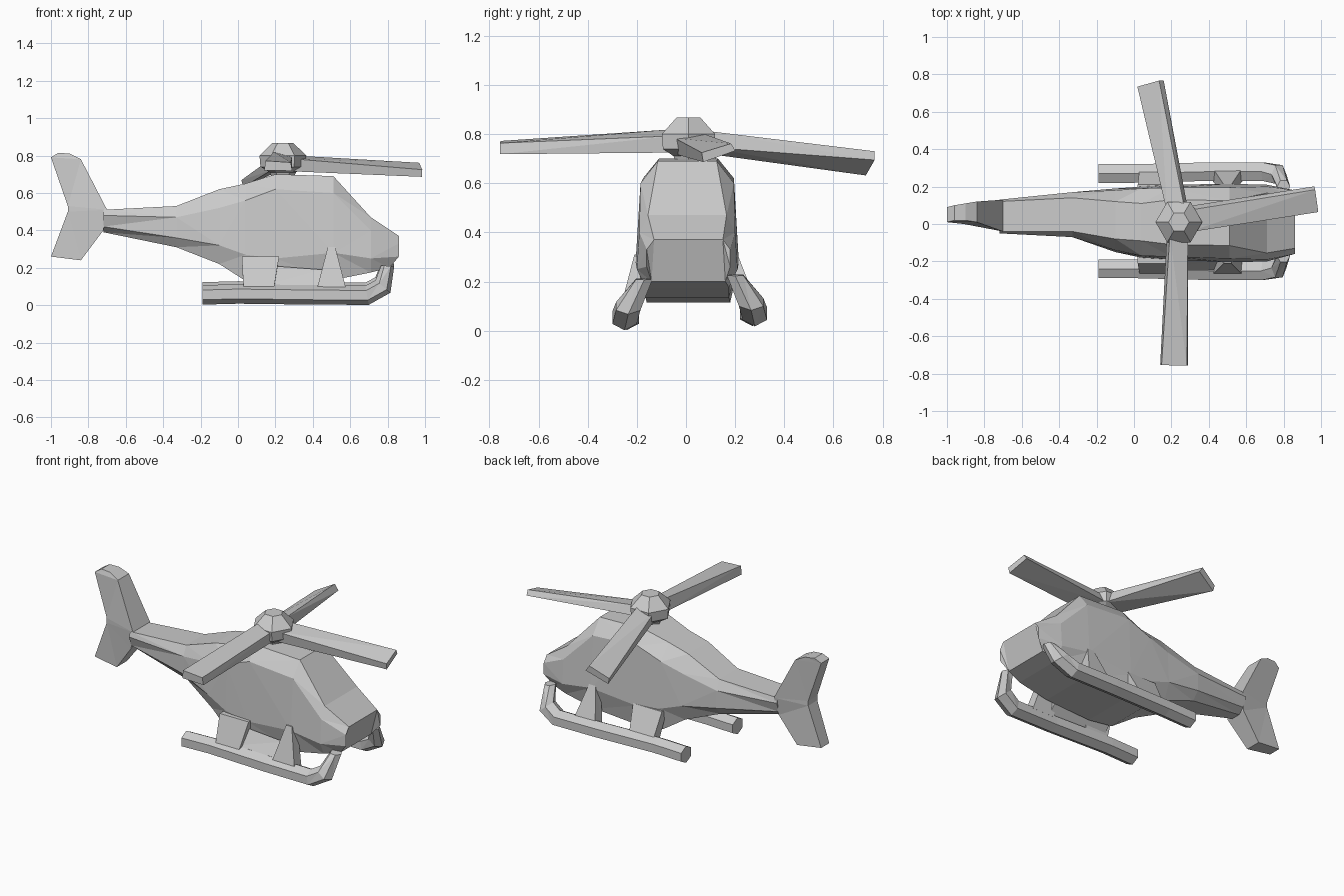
import bpy, bmesh
from math import sin, cos, pi, radians
from mathutils import Vector

if "Cube" in bpy.data.objects:
    bpy.data.objects.remove(bpy.data.objects["Cube"])


def loft(name, rings):
    """Skin equal-sized rings of points into a closed flat-shaded solid."""
    bm = bmesh.new()
    vs = [[bm.verts.new(p) for p in r] for r in rings]
    n = len(rings[0])
    for a, b in zip(vs, vs[1:]):
        for i in range(n):
            j = (i + 1) % n
            bm.faces.new((a[i], a[j], b[j], b[i]))
    bm.faces.new(vs[0][::-1])
    bm.faces.new(vs[-1])
    bmesh.ops.triangulate(bm, faces=bm.faces[:])
    bmesh.ops.recalc_face_normals(bm, faces=bm.faces[:])
    me = bpy.data.meshes.new(name)
    bm.to_mesh(me)
    bm.free()
    ob = bpy.data.objects.new(name, me)
    bpy.context.collection.objects.link(ob)
    return ob


# Fuselage and tail boom: (x, y centre, heights, half widths) bottom to top
stations = [
    (-.72, .04, (.39, .42, .48, .51), (.03, .07, .09, .08)),
    (-.33, .05, (.31, .36, .47, .53), (.08, .12, .12, .09)),
    (-.10, .02, (.22, .32, .52, .62), (.13, .17, .16, .10)),
    (.04, .01, (.13, .27, .56, .65), (.16, .19, .18, .10)),
    (.20, .01, (.115, .25, .62, .70), (.17, .20, .185, .12)),
    (.51, .005, (.135, .28, .60, .69), (.17, .21, .19, .12)),
    (.71, .005, (.175, .25, .40, .47), (.17, .205, .195, .16)),
    (.86, .01, (.20, .26, .33, .37), (.15, .17, .17, .14)),
]
rings = []
for x, yc, zs, ws in stations:
    left = [(x, yc - w, z) for z, w in zip(zs, ws)]
    right = [(x, yc + w, z) for z, w in zip(zs, ws)]
    rings.append(left + right[::-1])
for i in (0, 7):                      # chin slants back under the nose
    rings[-1][i] = (.81,) + rings[-1][i][1:]
loft("fuselage", rings)

# Tail fin: front and back edge points, with y range at each
fin = [
    ((-.84, .24), (-1.0, .26), (0, .10), (.01, .09)),
    ((-.72, .40), (-.91, .50), (-.03, .11), (0, .09)),
    ((-.70, .51), (-.91, .53), (-.04, .13), (0, .09)),
    ((-.84, .78), (-1.0, .79), (.01, .12), (.01, .09)),
    ((-.90, .81), (-.96, .815), (.02, .11), (.02, .10)),
]
loft("tail_fin", [[(f[0], yf[0], f[1]), (f[0], yf[1], f[1]),
                   (b[0], yb[1], b[1]), (b[0], yb[0], b[1])]
                  for f, b, yf, yb in fin])

# Skids: hexagonal tubes whose front ends curl up into the nose
path = [(-.19, .055, .24, 0), (0, .06, .24, 0), (.40, .055, .25, 0),
        (.69, .053, .25, 10), (.775, .10, .235, 50), (.80, .21, .17, 85)]
for side, name, dy, dz in ((-1, "near", 0, 0), (1, "far", .03, .016)):
    rings = []
    for x, z, y, tilt in path:
        t = radians(tilt)
        r = .052 if tilt < 60 else .035
        ring = []
        for k in range(6):
            a = pi / 6 + k * pi / 3
            u, v = r * cos(a), r * sin(a)
            ring.append((x - v * sin(t), side * (y + dy + u * 1.1), z + dz + v * cos(t)))
        rings.append(ring)
    loft(name + "_skid", rings)

    # Struts: bottom x range on the skid, top x range and height on the body
    struts = [("rear", .03, .19, .02, .22, .26), ("front", .42, .58, .48, .52, .31)]
    for part, b0, b1, t0, t1, zt in struts:
        yb, yt = .245 + dy, .185
        loft(f"{name}_{part}_strut", [
            [(b0, side * (yb - .045), .07), (b1, side * (yb - .045), .07),
             (b1, side * (yb + .025), .08), (b0, side * (yb + .025), .08)],
            [(t0, side * (yt - .03), zt), (t1, side * (yt - .03), zt),
             (t1, side * (yt + .025), zt), (t0, side * (yt + .025), zt)]])

# Sloping panel joining the body to the near skid between the struts
loft("skid_panel", [[(x, -.19, zt), (x, -.26, .08), (x, -.22, .07), (x, -.15, .15)]
                    for x, zt in ((.05, .22), (.45, .19))])

# Rotor blades: (root, tip, root and tip width, thickness, pitch)
section = [(-.5, -.4), (-.45, .35), (.45, .5), (.5, -.35)]
blades = [
    ((.27, .02, .76), (.975, .13, .725), (.13, .14), (.08, .045), (-15, -20)),
    ((.23, .07, .765), (.085, .75, .68), (.11, .15), (.08, .05), (10, 24)),
    ((.235, -.05, .768), (.215, -.755, .742), (.11, .15), (.09, .06), (8, 0)),
]
for n, (root, tip, widths, thick, pitch) in enumerate(blades):
    d = (Vector(tip) - Vector(root)).normalized()
    u = d.cross(Vector((0, 0, 1))).normalized()
    v = u.cross(d)
    rings = []
    for c, w, h, p in zip((root, tip), widths, thick, pitch):
        p = radians(p)
        rings.append([Vector(c) + u * (a * w * cos(p) - b * h * sin(p))
                      + v * (a * w * sin(p) + b * h * cos(p)) for a, b in section])
    loft(f"rotor_blade_{n + 1}", rings)

# Rotor hub and mast: six-sided stack of (z, radius)
loft("rotor_hub", [[(.24 + r * cos(k * pi / 3), .01 + r * sin(k * pi / 3), z)
                    for k in range(6)]
                   for z, r in ((.66, .05), (.71, .07), (.74, .12), (.80, .125), (.868, .055))])
